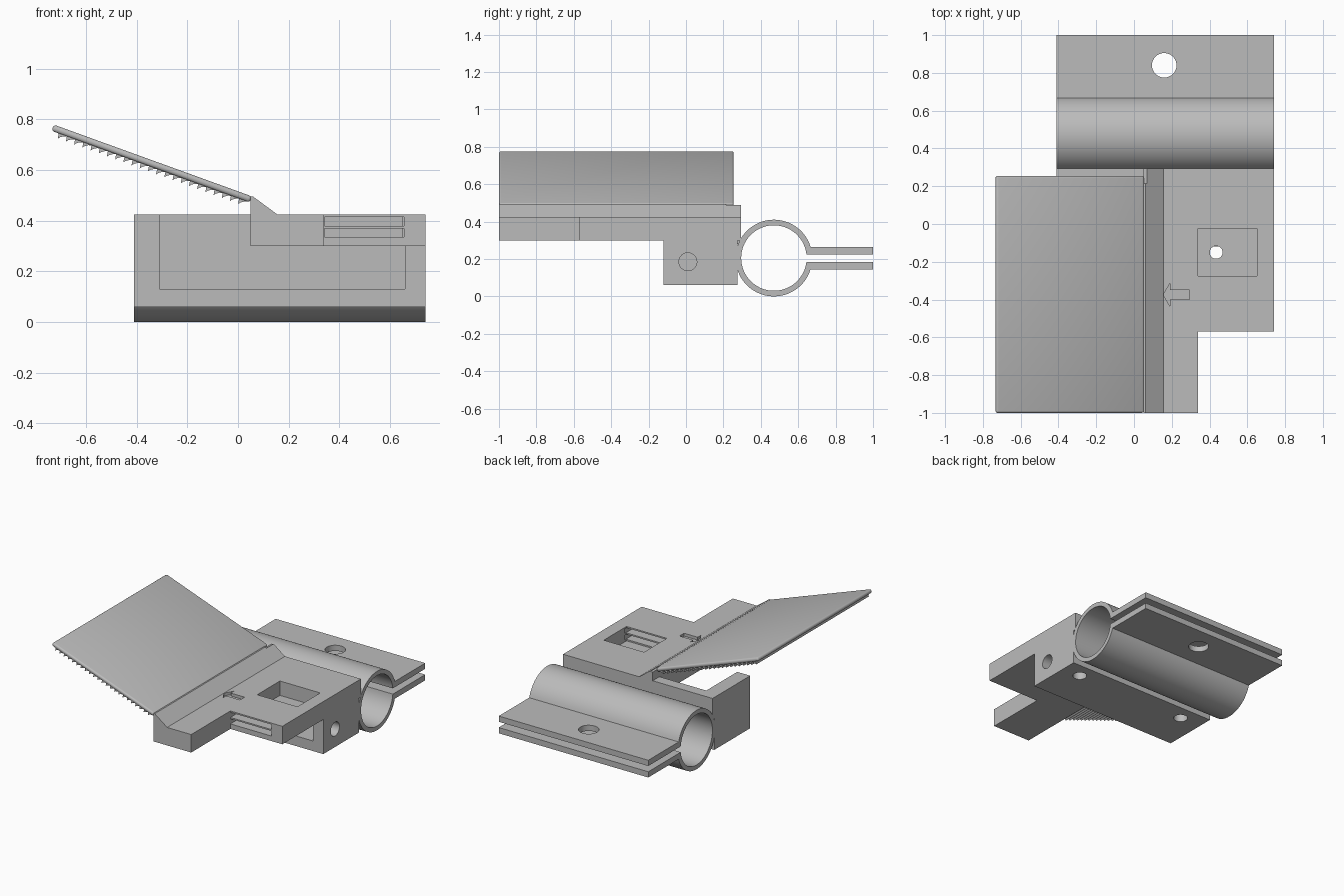
import bpy, bmesh, math
from mathutils import Vector

cube = bpy.data.objects.get("Cube")
if cube:
    bpy.data.objects.remove(cube, do_unlink=True)

grey = bpy.data.materials.new("plain grey")
grey.use_nodes = True
colour = (0.5, 0.5, 0.5, 1)
grey.diffuse_color = colour
grey.node_tree.nodes["Principled BSDF"].inputs["Base Color"].default_value = colour


def prism(name, axis, points, start, end):
    """Extrude a 2D outline along x (y,z points), y (x,z) or z (x,y)."""
    place = {"x": lambda p: (start, p[0], p[1]),
             "y": lambda p: (p[0], start, p[1]),
             "z": lambda p: (p[0], p[1], start)}[axis]
    bm = bmesh.new()
    face = bm.faces.new([bm.verts.new(place(p)) for p in points])
    moved = bmesh.ops.extrude_face_region(bm, geom=[face])["geom"]
    offset = Vector([(end - start) * (axis == a) for a in "xyz"])
    bmesh.ops.translate(bm, vec=offset,
                        verts=[v for v in moved if isinstance(v, bmesh.types.BMVert)])
    bmesh.ops.recalc_face_normals(bm, faces=bm.faces)
    mesh = bpy.data.meshes.new(name)
    bm.to_mesh(mesh)
    bm.free()
    mesh.materials.append(grey)
    obj = bpy.data.objects.new(name, mesh)
    bpy.context.collection.objects.link(obj)
    return obj


def rect(a, b, c, d):
    return [(a, c), (b, c), (b, d), (a, d)]


def circle(u, v, r, n=32):
    return [(u + r * math.cos(math.tau * i / n), v + r * math.sin(math.tau * i / n))
            for i in range(n)]


def activate(obj):
    bpy.ops.object.select_all(action="DESELECT")
    obj.select_set(True)
    bpy.context.view_layer.objects.active = obj


def cut(obj, axis, points, start, end):
    cutter = prism("cutter", axis, points, start, end)
    mod = obj.modifiers.new("cut", "BOOLEAN")
    mod.operation, mod.solver, mod.object = "DIFFERENCE", "EXACT", cutter
    activate(obj)
    bpy.ops.object.modifier_apply(modifier=mod.name)
    bpy.data.objects.remove(cutter, do_unlink=True)


def smooth(obj):
    activate(obj)
    bpy.ops.object.shade_smooth_by_angle(angle=math.radians(30))


LEFT, RIGHT = -0.41, 0.74

# Split tube clamp with two bolted flaps
cy, cz, outer, inner = 0.47, 0.205, 0.205, 0.175


def arc(radius, half_height, steps=64):
    a = math.asin(half_height / radius)
    return [(cy + radius * math.cos(t), cz + radius * math.sin(t))
            for t in (a + (math.tau - 2 * a) * i / steps for i in range(steps + 1))]


outline = (arc(outer, 0.06) + [(1, cz - 0.06), (1, cz - 0.02)]
           + arc(inner, 0.02)[::-1] + [(1, cz + 0.02), (1, cz + 0.06)])
clamp = prism("tube_clamp", "x", outline, LEFT, RIGHT)
cut(clamp, "z", circle(0.16, 0.84, 0.065), 0.1, 0.3)
smooth(clamp)

# Hollow housing, open to the front and above its right half
housing = prism("housing", "y", [(LEFT, 0.06), (RIGHT, 0.06), (RIGHT, 0.3), (0.05, 0.3),
                                 (0.05, 0.425), (LEFT, 0.425)], -0.12, 0.275)
cut(housing, "y", rect(-0.31, 0.66, 0.13, 0.5), -0.2, 0.22)
for x in (-0.25, 0.6):
    cut(housing, "z", circle(x, 0.17, 0.045), 0, 0.2)
cut(housing, "x", circle(0.01, 0.185, 0.048), 0.6, 0.8)
smooth(housing)
prism("back_wall_rib", "x", rect(0.24, 0.294, 0.28, 0.425), LEFT, 0.05)

# Stepped top plate with sunken square, vent slots and arrow
plate = prism("top_plate", "z", [(0.05, -1), (0.34, -1), (0.34, -0.57), (RIGHT, -0.57),
                                 (RIGHT, 0.294), (0.05, 0.294)], 0.3, 0.425)
cut(plate, "z", rect(0.34, 0.65, -0.275, -0.025), 0.325, 0.5)
cut(plate, "z", circle(0.435, -0.15, 0.034), 0.25, 0.4)
for z in (0.335, 0.38):
    cut(plate, "y", rect(0.341, 0.655, z, z + 0.035), -0.6, -0.26)
arrow = [(0.155, -0.375), (0.19, -0.435), (0.19, -0.4), (0.295, -0.4),
         (0.295, -0.35), (0.19, -0.35), (0.19, -0.315)]
cut(plate, "z", arrow, 0.405, 0.5)
smooth(plate)

# Sloping wedge that carries the blade
wedge = prism("blade_wedge", "y", [(0.05, 0.42), (0.155, 0.42), (0.155, 0.425),
                                   (0.06, 0.495), (0.05, 0.495)], -1, 0.294)
cut(wedge, "z", rect(0.0, 0.068, 0.215, 0.35), 0.485, 0.6)

# Tilted blade with rounded edges
tilt = math.radians(19.9)
length, thick = 0.832, 0.026
hinge = Vector((0.055, 0, 0.496))
blade = prism("blade", "y", rect(-length, 0, -thick, 0), -1, 0.255)
bevel = blade.modifiers.new("round", "BEVEL")
bevel.width, bevel.segments = 0.011, 3
activate(blade)
bpy.ops.object.modifier_apply(modifier=bevel.name)
smooth(blade)

# Hooked ridges under the blade
count = 23
pitch = (length - 0.04) / count
ridges = [(-0.01, -thick + 0.006)]
for i in range(count):
    u = -0.01 - i * pitch
    ridges += [(u, -thick), (u - 0.35 * pitch, -thick - 0.004),
               (u - 0.7 * pitch, -thick - 0.012), (u - 0.9 * pitch, -thick - 0.021)]
ridges += [(-0.01 - count * pitch, -thick), (-0.01 - count * pitch, -thick + 0.006)]
teeth = prism("blade_ridges", "y", ridges, -0.992, 0.247)
for part in (blade, teeth):
    part.location = hinge
    part.rotation_euler = (0, tilt, 0)
